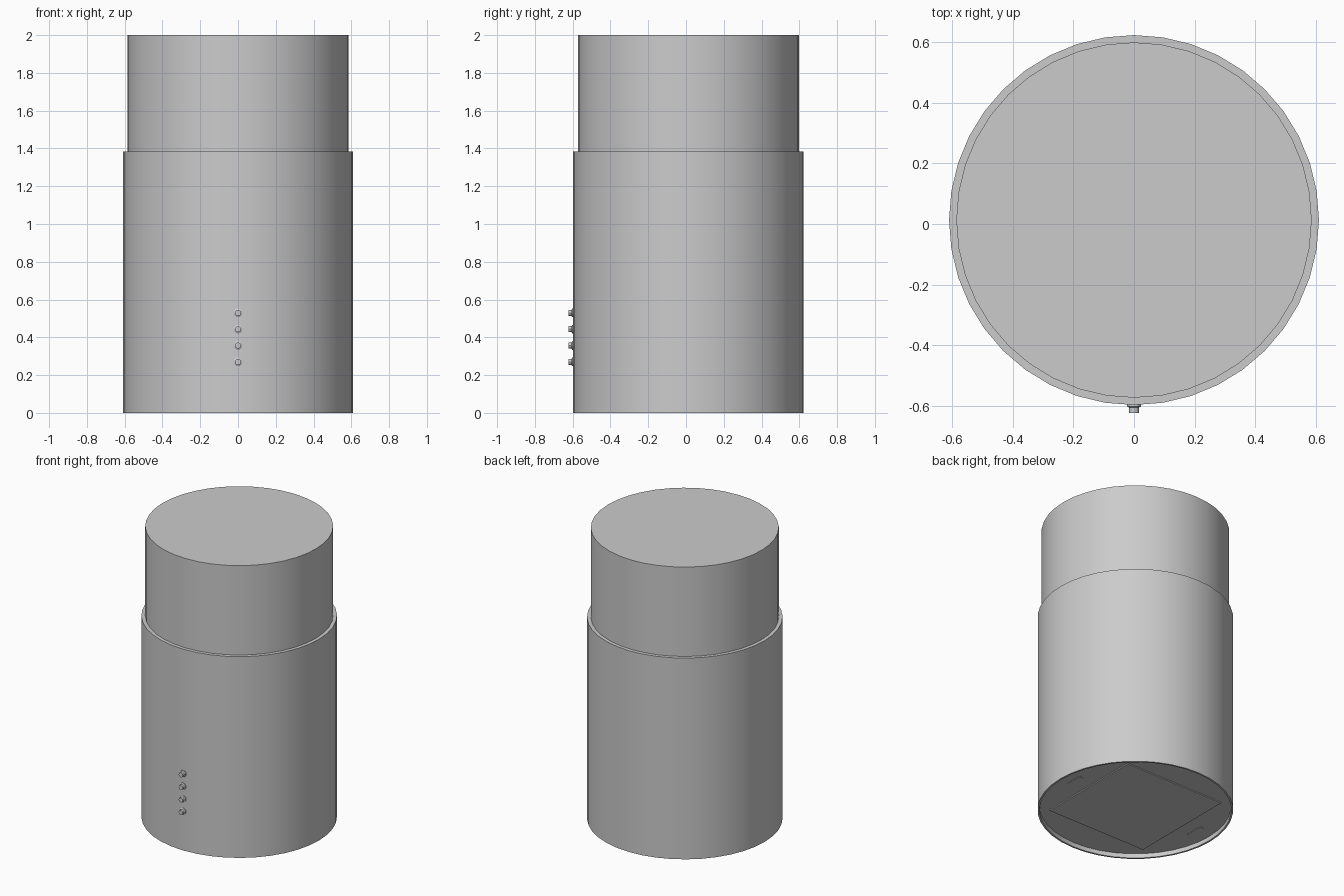
import bpy, bmesh, math
from mathutils import Matrix

if "Cube" in bpy.data.objects:
    bpy.data.objects.remove(bpy.data.objects["Cube"])

CY = 0.013   # cylinder axis sits slightly behind the origin


def finish(bm, name, matrix=Matrix()):
    bmesh.ops.recalc_face_normals(bm, faces=bm.faces)
    me = bpy.data.meshes.new(name)
    bm.to_mesh(me)
    bm.free()
    ob = bpy.data.objects.new(name, me)
    bpy.context.collection.objects.link(ob)
    ob.matrix_world = matrix
    bpy.ops.object.select_all(action='DESELECT')
    ob.select_set(True)
    bpy.context.view_layer.objects.active = ob
    bpy.ops.object.shade_smooth_by_angle(angle=math.radians(30))
    return ob


def lathe(name, profile, sides, matrix=Matrix()):
    """Revolve (radius, height) points around z and cap both ends."""
    bm = bmesh.new()
    rings = [[bm.verts.new((r * math.cos(2 * math.pi * i / sides),
                            r * math.sin(2 * math.pi * i / sides), z))
              for i in range(sides)] for r, z in profile]
    for a, b in zip(rings, rings[1:]):
        for i in range(sides):
            j = (i + 1) % sides
            bm.faces.new((a[i], a[j], b[j], b[i]))
    bm.faces.new(rings[0])
    bm.faces.new(rings[-1])
    return finish(bm, name, matrix)


def box(name, size, loc):
    bm = bmesh.new()
    bmesh.ops.create_cube(bm, size=1)
    bmesh.ops.scale(bm, vec=size, verts=bm.verts)
    return finish(bm, name, Matrix.Translation(loc))


axis = Matrix.Translation((0, CY, 0))

# Lower body with a shallow recess underneath
lathe("lower_body", [(0.598, 0.03), (0.598, 0), (0.61, 0), (0.61, 1.385), (0.58, 1.385)],
      40, axis)

# Narrower upper section
lathe("upper_body", [(0.586, 1.37), (0.586, 2.0)], 40, axis)

# Square access panel and its two small side tabs on the underside
box("base_panel", (0.76, 0.76, 0.014), (0, CY, 0.03))
for side, label in ((-1, "left"), (1, "right")):
    box("base_tab_" + label, (0.03, 0.12, 0.006), (side * 0.49, CY, 0.03))

# Column of flanged buttons on the front
for i in range(4):
    place = Matrix.Translation((0, -0.59, 0.27 + i * 0.0865)) @ Matrix.Rotation(math.pi / 2, 4, 'X')
    lathe("button_%d" % (i + 1),
          [(0.023, 0), (0.023, 0.012), (0.016, 0.016), (0.016, 0.033)], 12, place)
